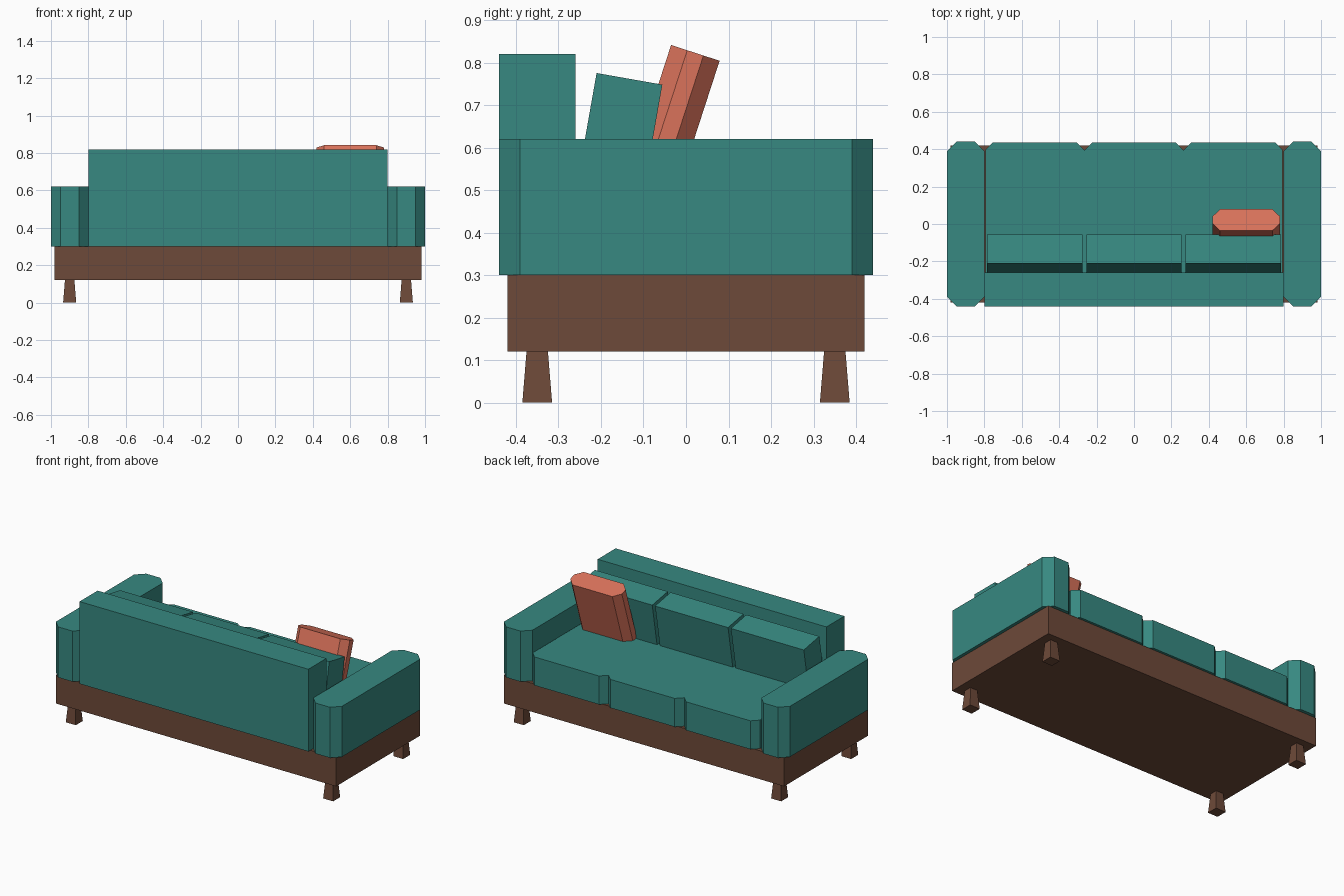
import bpy, bmesh
from math import radians
from mathutils import Matrix, Vector

cube = bpy.data.objects.get("Cube")
if cube:
    bpy.data.objects.remove(cube, do_unlink=True)


def material(name, rgb):
    m = bpy.data.materials.new(name)
    m.use_nodes = True
    m.diffuse_color = (*rgb, 1)
    m.node_tree.nodes["Principled BSDF"].inputs["Base Color"].default_value = (*rgb, 1)
    return m


TEAL = material("teal fabric", (0.038, 0.25, 0.22))
CORAL = material("coral fabric", (0.70, 0.17, 0.105))
WOOD = material("brown wood", (0.155, 0.068, 0.041))


def block(name, mat, size, centre, chamfer=0, tilt=0, top_scale=1):
    """Box with optional chamfered upright edges, lean about x, and taper."""
    bm = bmesh.new()
    bmesh.ops.create_cube(bm, size=1, matrix=Matrix.Diagonal((*size, 1)))
    if chamfer:
        upright = [e for e in bm.edges
                   if abs(e.verts[0].co.z - e.verts[1].co.z) > size[2] / 2]
        bmesh.ops.bevel(bm, geom=upright, offset=chamfer, segments=1,
                        affect='EDGES', clamp_overlap=False)
    for v in bm.verts:
        if v.co.z > 0:
            v.co.x *= top_scale
            v.co.y *= top_scale
    bmesh.ops.recalc_face_normals(bm, faces=bm.faces)
    mesh = bpy.data.meshes.new(name)
    bm.to_mesh(mesh)
    bm.free()
    mesh.materials.append(mat)
    obj = bpy.data.objects.new(name, mesh)
    obj.location = centre
    obj.rotation_euler.x = radians(-tilt)
    bpy.context.collection.objects.link(obj)
    return obj


def hung_from(top_centre, length, tilt):
    """Centre of a leaning block whose top face centre is known."""
    return Vector(top_centre) - Matrix.Rotation(radians(-tilt), 3, 'X') @ Vector((0, 0, length / 2))


# Wooden base and flared legs
block("base", WOOD, (1.96, 0.84, 0.18), (0, 0, 0.21))
for x, side in ((0.9, "left"), (-0.9, "right")):
    for y, end in ((-0.35, "front"), (0.35, "back")):
        block(f"{end}_{side}_leg", WOOD, (0.07, 0.07, 0.12), (x, y, 0.06), top_scale=0.72)

# Arms and backrest
for x, side in ((0.9, "left"), (-0.9, "right")):
    block(f"{side}_arm", TEAL, (0.2, 0.88, 0.32), (x, 0, 0.46), chamfer=0.05)
block("backrest", TEAL, (1.6, 0.18, 0.52), (0, -0.35, 0.56))

# Three seat cushions with leaning back cushions
for i, place in enumerate(("right", "middle", "left")):
    x = (i - 1) * 0.53
    block(f"{place}_seat_cushion", TEAL, (0.53, 0.735, 0.18), (x, 0.0675, 0.39), chamfer=0.04)
    block(f"{place}_back_cushion", TEAL, (0.51, 0.157, 0.34),
          hung_from((x, -0.133, 0.762), 0.34, 10), tilt=10)

# Throw pillow
block("throw_pillow", CORAL, (0.36, 0.12, 0.36),
      hung_from((0.6, 0.022, 0.823), 0.36, 18), chamfer=0.04, tilt=18)
